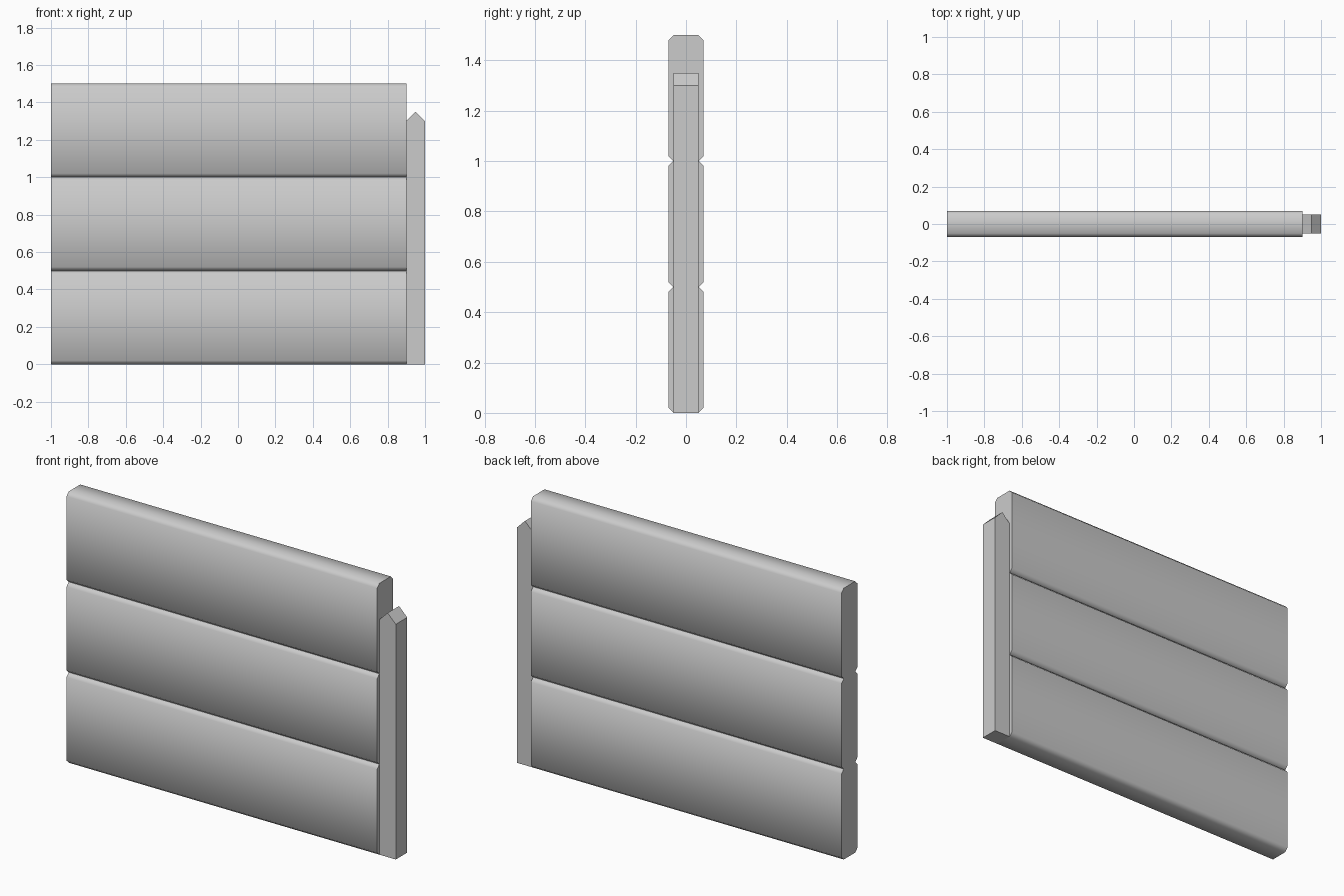
import bpy, bmesh, math
from mathutils import Vector

if "Cube" in bpy.data.objects:
    bpy.data.objects.remove(bpy.data.objects["Cube"])

def extrude_profile(name, points, direction):
    """Make a solid by extruding a closed outline along a direction."""
    bm = bmesh.new()
    face = bm.faces.new([bm.verts.new(p) for p in points])
    ext = bmesh.ops.extrude_face_region(bm, geom=[face], use_keep_orig=True)
    moved = [g for g in ext["geom"] if isinstance(g, bmesh.types.BMVert)]
    bmesh.ops.translate(bm, vec=Vector(direction), verts=moved)
    bmesh.ops.recalc_face_normals(bm, faces=bm.faces)
    mesh = bpy.data.meshes.new(name)
    bm.to_mesh(mesh)
    bm.free()
    obj = bpy.data.objects.new(name, mesh)
    bpy.context.collection.objects.link(obj)
    return obj

# Three stacked planks with chamfered long edges, softly shaded along the length
H, T, C = 0.5, 0.07, 0.02
half = [(T - C, 0), (T, C), (T, H - C), (T - C, H)]
outline = half + [(-y, z) for y, z in reversed(half)]
for i in range(3):
    plank = extrude_profile(f"plank_{i + 1}",
                            [(-1, y, z + i * H) for y, z in outline], (1.9, 0, 0))
    bpy.ops.object.select_all(action='DESELECT')
    plank.select_set(True)
    bpy.context.view_layer.objects.active = plank
    bpy.ops.object.shade_smooth_by_angle(angle=math.radians(60))

# End post with a pitched top
post = [(0.9, 0), (1, 0), (1, 1.3), (0.95, 1.35), (0.9, 1.3)]
extrude_profile("end_post", [(x, -0.05, z) for x, z in post], (0, 0.1, 0))
